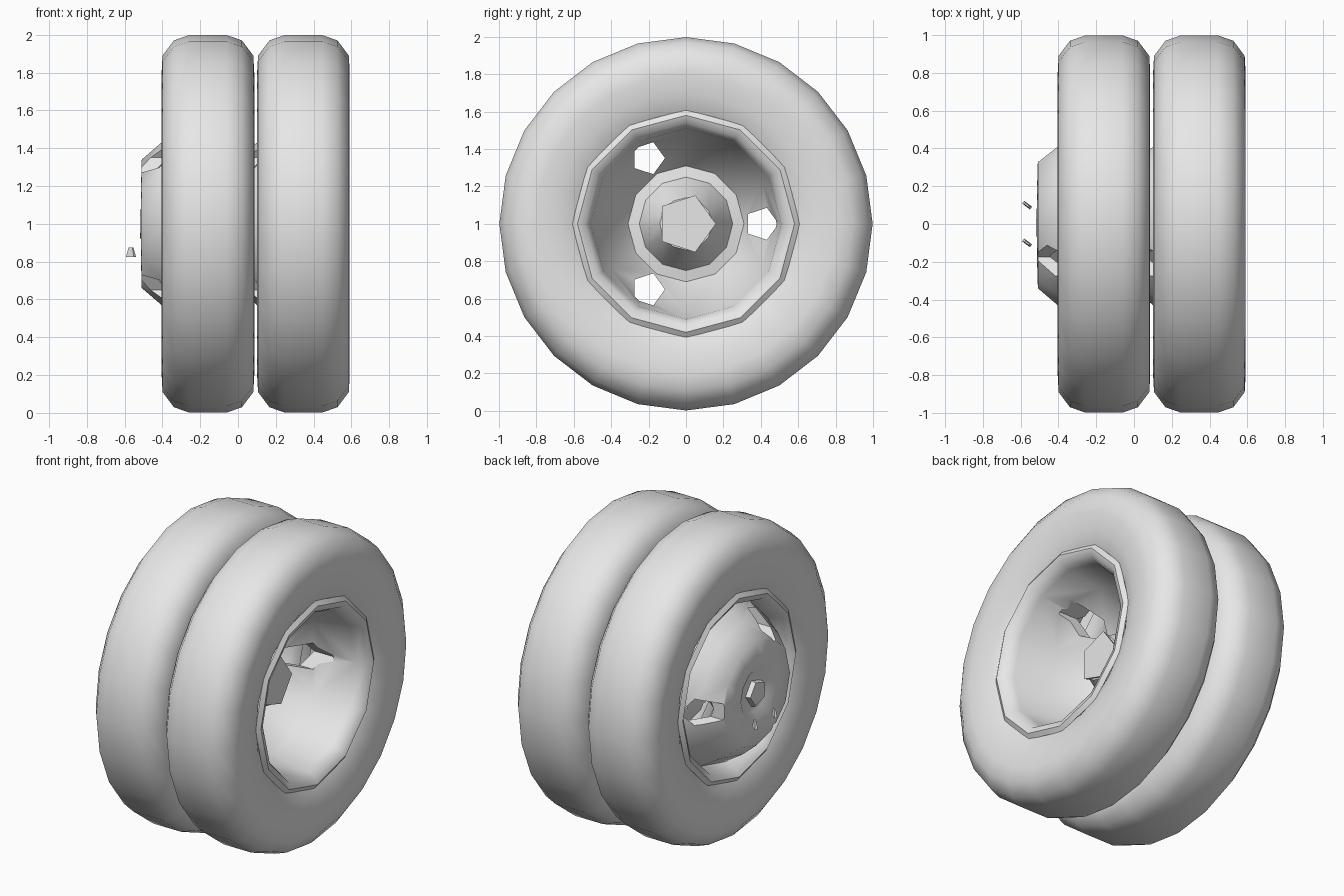
import bpy, bmesh, math
from mathutils import Matrix, Vector

if "Cube" in bpy.data.objects:
    bpy.data.objects.remove(bpy.data.objects["Cube"])

GREY = (0.8, 0.8, 0.8, 1)
grey = bpy.data.materials.new("light grey")
grey.use_nodes = True
grey.diffuse_color = GREY
grey.node_tree.nodes["Principled BSDF"].inputs["Base Color"].default_value = GREY

WHEEL_CENTRES = {"outer": -0.159, "inner": 0.346}
TO_X = Matrix.Rotation(math.pi / 2, 4, "Y")


def finish(name, bm, x, smooth=None):
    """Turn a bmesh into a grey object on the axle line."""
    bmesh.ops.recalc_face_normals(bm, faces=bm.faces)
    mesh = bpy.data.meshes.new(name)
    bm.to_mesh(mesh)
    bm.free()
    mesh.materials.append(grey)
    obj = bpy.data.objects.new(name, mesh)
    obj.location = (x, 0, 1)
    bpy.context.collection.objects.link(obj)
    bpy.ops.object.select_all(action="DESELECT")
    obj.select_set(True)
    bpy.context.view_layer.objects.active = obj
    if smooth:
        bpy.ops.object.shade_smooth_by_angle(angle=math.radians(smooth))
    return obj


def lathe(profile, steps):
    """Spin a closed (x, radius) profile around the x axis."""
    bm = bmesh.new()
    verts = [bm.verts.new((x, 0, r)) for x, r in profile]
    edges = [bm.edges.new((v, verts[i - 1])) for i, v in enumerate(verts)]
    bmesh.ops.spin(bm, geom=verts + edges, cent=(0, 0, 0), axis=(1, 0, 0),
                   angle=math.tau, steps=steps)
    bmesh.ops.remove_doubles(bm, verts=bm.verts, dist=0.0005)
    return bm


def prism(sides, x0, x1, r0, r1, y=0, z=0):
    """Add a prism or tapered prism that runs along x."""
    bm = bmesh.new()
    place = Matrix.Translation(((x0 + x1) / 2, y, z)) @ TO_X
    bmesh.ops.create_cone(bm, cap_ends=True, segments=sides, radius1=r0, radius2=r1,
                          depth=x1 - x0, matrix=place)
    return bm


# Half of the tyre section, mirrored to close it
half_tyre = [(0.18, 0.56), (0.205, 0.60), (0.235, 0.69), (0.245, 0.80),
             (0.24, 0.89), (0.18, 0.97), (0.10, 0.998)]
tyre_profile = half_tyre + [(-x, r) for x, r in reversed(half_tyre)]

# Rim flanges, barrel, dish and raised centre in one thin section
rim_profile = [
    (0.18, 0.56), (0.205, 0.61), (0.225, 0.58), (0.21, 0.54), (0.15, 0.51),
    (-0.09, 0.47), (-0.30, 0.31), (-0.29, 0.25), (-0.09, 0.14), (-0.09, 0.05),
    (-0.33, 0.05), (-0.33, 0.13), (-0.355, 0.17), (-0.35, 0.34), (-0.245, 0.43),
    (-0.12, 0.51), (-0.20, 0.54), (-0.225, 0.58), (-0.205, 0.61), (-0.18, 0.56)]

for side, cx in WHEEL_CENTRES.items():
    finish(side + "_tyre", lathe(tyre_profile, 24), cx, 60)
    rim = finish(side + "_rim", lathe(rim_profile, 12), cx, 50)

    # Three five-sided vent holes through the dish
    for i in range(3):
        a = i * math.tau / 3
        cutter = finish("vent_cutter", prism(5, -0.5, 0, 0.09, 0.09,
                        0.405 * math.cos(a), 0.405 * math.sin(a)), cx)
        cutter.hide_render = True
        cut = rim.modifiers.new("vent", "BOOLEAN")
        cut.operation = "DIFFERENCE"
        cut.object = cutter
        bpy.context.view_layer.objects.active = rim
        bpy.ops.object.modifier_apply(modifier=cut.name)
        bpy.data.objects.remove(cutter)

    # Five-sided hub, wide inside and narrow outside
    finish(side + "_hub", prism(5, -0.36, -0.07, 0.08, 0.16), cx)

    # Two small wedge studs in front of the hub
    for y in (-0.1, 0.1):
        bm = bmesh.new()
        bmesh.ops.create_cone(bm, cap_ends=True, segments=4, radius1=0.037,
                              radius2=0.018, depth=0.05)
        bmesh.ops.rotate(bm, verts=bm.verts, matrix=Matrix.Rotation(math.pi / 4, 3, "Z"))
        bmesh.ops.scale(bm, verts=bm.verts, vec=Vector((1, 0.35, 1)))
        bmesh.ops.rotate(bm, verts=bm.verts, matrix=Matrix.Rotation(-0.65, 3, "Z"))
        bmesh.ops.translate(bm, verts=bm.verts, vec=(-0.407, y, -0.15))
        finish(side + ("_right_stud" if y < 0 else "_left_stud"), bm, cx)
